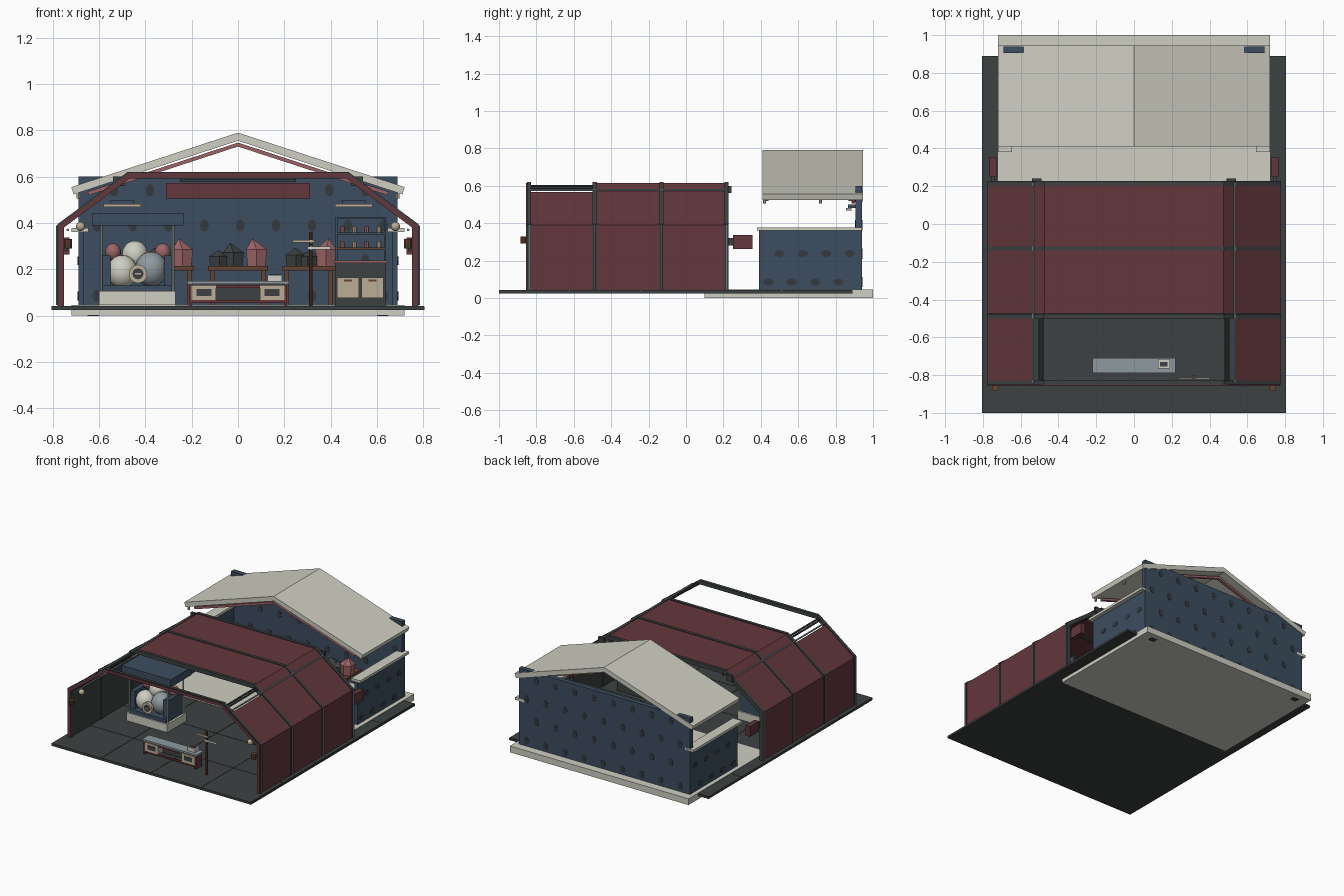
import bpy, bmesh, math, random
from mathutils import Vector

random.seed(4)
if "Cube" in bpy.data.objects:
    bpy.data.objects.remove(bpy.data.objects["Cube"])


def material(name, *rgb):
    m = bpy.data.materials.new(name)
    m.use_nodes = True
    m.diffuse_color = (*rgb, 1)
    m.node_tree.nodes["Principled BSDF"].inputs["Base Color"].default_value = (*rgb, 1)
    return m


RED = material("maroon", .125, .038, .046)
BLUE = material("slate blue", .045, .075, .115)
CREAM = material("cream", .62, .62, .54)
DARK = material("charcoal", .045, .053, .053)
PINK = material("dusty pink", .34, .13, .14)
BROWN = material("brown", .13, .055, .03)
TAN = material("tan", .5, .42, .31)
GREY = material("blue grey", .27, .32, .35)
SPOT = material("spot grey", .035, .042, .05)


def finish(name, bm, mat, smooth=False):
    bmesh.ops.recalc_face_normals(bm, faces=bm.faces)
    mesh = bpy.data.meshes.new(name)
    bm.to_mesh(mesh)
    bm.free()
    mesh.materials.append(mat)
    for p in mesh.polygons:
        p.use_smooth = smooth
    ob = bpy.data.objects.new(name, mesh)
    bpy.context.collection.objects.link(ob)
    return ob


def box(name, mat, x, y, z):
    """Box from (low, high) pairs on each axis."""
    bm = bmesh.new()
    bmesh.ops.create_cube(bm, size=1)
    for v in bm.verts:
        v.co = [r[0] + (c + .5) * (r[1] - r[0]) for r, c in zip((x, y, z), v.co)]
    return finish(name, bm, mat)


def pair(name, mat, x, y, z):
    """Box and its mirror image across x."""
    box(name + "_left", mat, x, y, z)
    box(name + "_right", mat, (-x[1], -x[0]), y, z)


def rod(name, mat, a, b, r, sides=10):
    a, b = Vector(a), Vector(b)
    bm = bmesh.new()
    bmesh.ops.create_cone(bm, cap_ends=True, segments=sides, radius1=r, radius2=r, depth=(b - a).length)
    ob = finish(name, bm, mat)
    ob.location = (a + b) / 2
    ob.rotation_euler = (b - a).to_track_quat("Z", "Y").to_euler()
    return ob


def ball(name, mat, loc, r, tall=1):
    bm = bmesh.new()
    bmesh.ops.create_uvsphere(bm, u_segments=20, v_segments=12, radius=r)
    ob = finish(name, bm, mat, True)
    ob.location, ob.scale.z = loc, tall


def strip(name, mat, path, y, t):
    """Folded sheet along an x-z path, thickened inward and extruded in y."""
    pts = [Vector(p) for p in path]
    dirs = [(b - a).normalized() for a, b in zip(pts, pts[1:])]
    inner = []
    for i, p in enumerate(pts):
        n0, n1 = [Vector((d.y, -d.x)) for d in (dirs[max(i - 1, 0)], dirs[min(i, len(dirs) - 1)])]
        inner.append(p + (n0 + n1) * t / (1 + n0.dot(n1)))
    bm = bmesh.new()
    rings = [[[bm.verts.new((p.x, yy, p.y)) for p in line] for line in (pts, inner)] for yy in y]
    (a, b), (c, d) = rings
    for i in range(len(pts) - 1):
        j = i + 1
        for q in ((a[i], a[j], c[j], c[i]), (b[i], d[i], d[j], b[j]),
                  (a[i], b[i], b[j], a[j]), (c[i], c[j], d[j], d[i])):
            bm.faces.new(q)
    for i in (0, -1):
        bm.faces.new((a[i], c[i], d[i], b[i]))
    return finish(name, bm, mat)


# Floor tiles and rear slab
box("floor_base", DARK, (-.805, .805), (-1, .89), (.025, .039))
for i in range(4):
    for j in range(5):
        x, y = -.805 + i * .4025, -1 + j * .378
        box("floor_tile", DARK, (x, x + .4), (y, y + .375), (.037, .042))
box("rear_slab", CREAM, (-.72, .72), (.1, 1), (0, .046))
pair("slab_vent", SPOT, (.6, .65), (.92, .96), (-.001, .003))

# Shelter: folded panels between ribs, first bay open on top
HULL = [(-.775, .042), (-.775, .39), (-.475, .615), (.475, .615), (.775, .39), (.775, .042)]
RIB = [(x * 1.005, z + (.005 if z > .1 else 0)) for x, z in HULL]
for y in ((-.475, -.14), (-.12, .205)):
    strip("shelter_panel", RED, HULL, y, .012)
strip("front_panel_right", RED, HULL[:2] + [(-.54, .566)], (-.83, -.5), .012)
strip("front_panel_left", RED, [(.54, .566)] + HULL[4:], (-.83, -.5), .012)
for y in (-.84, -.488, -.13, .216):
    strip("rib", DARK, RIB, (y - .011, y + .011), .028)
    for s in (-1, 1):
        rod("rib_pole", GREY, (s * .782, y, .045), (s * .782, y, .39), .004, 6)
strip("front_trim", RED, [(x * .997, z) for x, z in HULL], (-.856, -.85), .02)
pair("wall_lining", DARK, (.755, .762), (-.82, .2), (.042, .37))
for s in (-1, 1):
    rod("roof_purlin", GREY, (s * .535, -.84, .577), (s * .535, .216, .577), .006, 6)
    rod("inner_purlin", DARK, (s * .485, -.84, .597), (s * .485, .216, .597), .007, 6)
    rod("inner_rail", GREY, (s * .735, -.83, .37), (s * .735, .2, .37), .006, 6)
    rod("cross_brace", DARK, (s * .5, -.84, .59), (s * .5, -.488, .59), .007, 6)
    # Wall lanterns and rear boxes
    rod("lantern_arm", DARK, (s * .735, -.855, .3), (s * .735, -.885, .3), .01)
    rod("lantern_body", BROWN, (s * .735, -.868, .29), (s * .735, -.868, .33), .018)
    ball("lantern_globe", TAN, (s * .68, -.83, .385), .02)
pair("rear_box", RED, (.728, .765), (.25, .355), (.263, .338))
pair("rear_box_arm", DARK, (.735, .755), (.222, .25), (.28, .32))
pair("rear_bracket", DARK, (.49, .54), (.224, .242), (.56, .6))

# Rear house: walls, caps, roof
box("back_wall", BLUE, (-.69, .69), (.905, .94), (.046, .6))
pair("side_wall", BLUE, (.665, .69), (.39, .91), (.046, .362))
pair("side_wall_cap", CREAM, (.645, .72), (.38, .94), (.36, .378))
strip("house_roof", CREAM, [(-.72, .555), (0, .79), (.72, .555)], (.41, .945), .033)
for y in (.42, .87):
    strip("rafter", PINK, [(-.65, .535), (0, .747), (.65, .535)], (y, y + .02), .016)
for s in (-1, 1):
    for y in (.42, .72):
        rod("eave_hook", TAN, (s * .69, y, .505), (s * .69, y, .53), .008, 6)


# Wall spots, staggered on both faces of each wall
def spot(loc, axis):
    d = Vector((.004, 0, 0) if axis == "x" else (0, .004, 0))
    ob = rod("wall_spot", SPOT, Vector(loc) - d / 2, Vector(loc) + d / 2, .019, 8)
    ob.scale = (1, 1.45, 1) if axis == "y" else (1.45, 1, 1)


for row in range(4):
    z = .085 + row * .152
    for k in range(9):
        x = -.61 + k * .155 + (row % 2) * .075
        if abs(x) < .66:
            for y in (.9045, .9405):
                spot((x, y, z), "y")
    if row < 2:
        for k in range(4):
            for s in (-1, 1):
                spot((s * .6905, .44 + k * .125 + row * .06, z), "x")

# Sign and lamps on the back wall
box("sign_board", RED, (-.31, .31), (.885, .903), (.505, .572))
box("sign_lamp", DARK, (-.25, .25), (.87, .9), (.578, .59))
pair("wall_lamp", TAN, (.42, .58), (.855, .885), (.468, .482))
pair("wall_lamp_arm", BLUE, (.45, .55), (.865, .905), (.48, .5))

# Work tables with crystals at the back
for x0, x1 in ((-.42, -.19), (-.13, .13), (.19, .42)):
    box("table_top", BROWN, (x0, x1), (.62, .82), (.195, .213))
    for x in (x0 + .01, x1 - .03):
        for y in (.63, .79):
            box("table_leg", BROWN, (x, x + .02), (y, y + .02), (.046, .196))
for x, mat, h in ((-.35, DARK, .08), (-.24, PINK, .12), (-.08, DARK, .07), (-.02, DARK, .1),
                  (.08, PINK, .12), (.25, DARK, .08), (.3, DARK, .07), (.38, PINK, .12)):
    bm = bmesh.new()
    bmesh.ops.create_cone(bm, cap_ends=True, segments=6, radius1=.045, radius2=.052, depth=h * .6)
    top = [f for f in bm.faces if f.normal.z > .9]
    tip = bmesh.ops.poke(bm, faces=top)["verts"][0]
    tip.co += Vector((random.uniform(-.02, .02), 0, h * .4))
    crystal = finish("crystal", bm, mat)
    crystal.location = (x, .72, .213 + h * .3)

# Egg stand with canopy
box("stand_base", CREAM, (-.6, -.27), (-.43, -.21), (.046, .105))
box("stand_plinth", BLUE, (-.585, -.285), (-.42, -.22), (.105, .13))
box("stand_back", BLUE, (-.58, -.29), (-.235, -.22), (.13, .24))
for x in (-.585, -.32):
    box("stand_arm", BLUE, (x, x + .035), (-.4, -.22), (.12, .26))
for x in (-.59, -.28):
    for y in (-.41, -.23):
        rod("canopy_post", CREAM, (x, y, .1), (x, y, .4), .005, 8)
box("canopy", BLUE, (-.63, -.235), (-.44, -.2), (.388, .443))
for x, y, z, r, mat in ((-.5, -.35, .19, .066, CREAM), (-.375, -.34, .2, .07, GREY),
                        (-.445, -.29, .262, .057, CREAM), (-.54, -.27, .275, .034, PINK),
                        (-.325, -.27, .275, .034, PINK)):
    ball("egg", mat, (x, y, z), r, 1.08)
rod("dial", TAN, (-.432, -.432, .18), (-.432, -.41, .18), .04, 16)
rod("dial_face", DARK, (-.432, -.435, .18), (-.432, -.431, .18), .024, 12)
box("dial_hand", TAN, (-.445, -.42), (-.438, -.434), (.177, .183))

# Front counter with vented ends and register
box("counter_top", GREY, (-.22, .22), (-.79, -.71), (.137, .15))
box("counter_back", DARK, (-.2, .2), (-.73, -.72), (.06, .137))
pair("counter_end", TAN, (.095, .2), (-.785, -.72), (.068, .13))
pair("counter_vent", DARK, (.115, .18), (-.788, -.784), (.085, .115))
for z in (.055, .12):
    box("counter_rail", RED, (-.21, .21), (-.78, -.77), (z, z + .012))
pair("counter_leg", RED, (.2, .212), (-.785, -.715), (.042, .137))
box("register", CREAM, (.127, .19), (-.765, -.715), (.15, .175))
box("register_keys", DARK, (.138, .178), (-.755, -.73), (.175, .18))

# Signpost
rod("signpost", BROWN, (.315, -.81, .042), (.315, -.81, .36), .008)
box("signpost_upper", TAN, (.235, .33), (-.82, -.812), (.315, .327))
box("signpost_lower", CREAM, (.3, .4), (-.82, -.812), (.285, .298))

# Cabinet with shelves and bottles
box("cabinet", DARK, (.42, .64), (-.3, -.12), (.042, .228))
box("cabinet_top", PINK, (.415, .645), (-.31, -.11), (.228, .238))
for x in (.428, .534):
    box("cabinet_door", TAN, (x, x + .095), (-.308, -.3), (.075, .165))
    box("door_handle", BROWN, (x + .03, x + .065), (-.313, -.307), (.148, .155))
for x in (.42, .63):
    box("shelf_side", BLUE, (x, x + .01), (-.2, -.12), (.238, .425))
for z in (.285, .35, .418):
    box("shelf", BLUE if z > .3 else BROWN, (.42, .64), (-.2, -.12), (z, z + .008))
    if z < .4:
        for k in range(4):
            rod("bottle", TAN if k % 2 else PINK, (.45 + k * .053, -.17, z + .008), (.45 + k * .053, -.17, z + .035), .01, 8)
